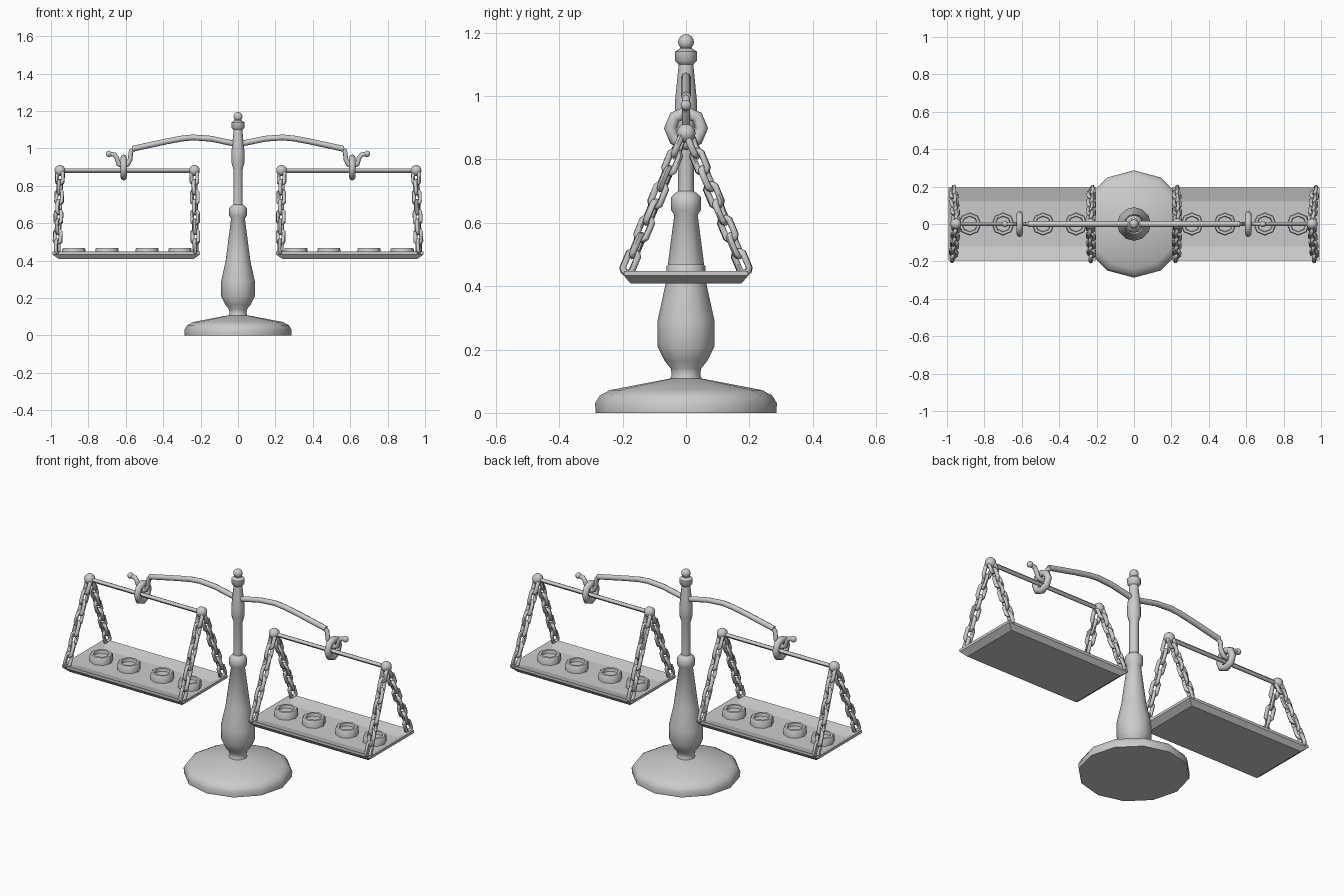
import bpy, bmesh, math
from mathutils import Vector, Matrix

if "Cube" in bpy.data.objects:
    bpy.data.objects.remove(bpy.data.objects["Cube"])

grey = bpy.data.materials.new("grey metal")
grey.diffuse_color = (0.6, 0.6, 0.6, 1)
grey.use_nodes = True
grey.node_tree.nodes["Principled BSDF"].inputs["Base Color"].default_value = grey.diffuse_color


def finish(name, bm, angle=45):
    """Turn a bmesh into a named, shaded object."""
    bmesh.ops.recalc_face_normals(bm, faces=bm.faces)
    me = bpy.data.meshes.new(name)
    bm.to_mesh(me)
    bm.free()
    me.materials.append(grey)
    ob = bpy.data.objects.new(name, me)
    bpy.context.collection.objects.link(ob)
    bpy.ops.object.select_all(action='DESELECT')
    ob.select_set(True)
    bpy.context.view_layer.objects.active = ob
    if angle:
        bpy.ops.object.shade_smooth_by_angle(angle=math.radians(angle))
    return ob


def bridge(bm, rings, closed=False):
    """Skin a list of vertex rings; cap the ends unless closed."""
    n = len(rings[0])
    pairs = list(zip(rings, rings[1:])) + ([(rings[-1], rings[0])] if closed else [])
    for a, b in pairs:
        for i in range(n):
            j = (i + 1) % n
            bm.faces.new((a[i], a[j], b[j], b[i]))
    if not closed:
        bm.faces.new(rings[0])
        bm.faces.new(rings[-1])


def lathe(bm, profile, sides, at=(0, 0, 0)):
    """Revolve (radius, z) points around a vertical axis."""
    rings = []
    for r, z in profile:
        rings.append([bm.verts.new((at[0] + r * math.cos(2 * math.pi * i / sides),
                                    at[1] + r * math.sin(2 * math.pi * i / sides),
                                    at[2] + z)) for i in range(sides)])
    bridge(bm, rings)


def tube(bm, path, r, sides=8, closed=False, mat=Matrix()):
    """Round tube along (x, z) points in a plane, then placed by mat."""
    pts = [Vector((x, 0, z)) for x, z in path]
    n = len(pts)
    up = Vector((0, 1, 0))
    rings = []
    for i, p in enumerate(pts):
        before = pts[i - 1] if closed or i else p
        after = pts[(i + 1) % n] if closed or i < n - 1 else p
        d0, d1 = (p - before).normalized(), (after - p).normalized()
        t = (d0 + d1).normalized()
        side = up.cross(t)
        miter = 1 / max(0.7, t.dot(d1 if d1.length else d0))
        rings.append([bm.verts.new(mat @ (p + side * r * miter * math.cos(a) + up * r * math.sin(a)))
                      for a in (2 * math.pi * k / sides for k in range(sides))])
    bridge(bm, rings, closed)


def ball(bm, at, r):
    bmesh.ops.create_uvsphere(bm, u_segments=10, v_segments=8, radius=r,
                              matrix=Matrix.Translation(at))


# Round foot
bm = bmesh.new()
lathe(bm, [(.285, 0), (.287, .03), (.272, .055), (.24, .072), (.052, .108)], 12)
finish("foot", bm)

# Turned post with collars and finial
bm = bmesh.new()
lathe(bm, [(.052, .10), (.045, .12), (.048, .14), (.068, .165), (.09, .21), (.09, .29),
           (.066, .4), (.037, .625), (.047, .64), (.047, .68), (.036, .692),
           (.025, .70), (.025, .89), (.035, .925), (.035, .98), (.023, 1.10),
           (.035, 1.112), (.035, 1.14), (.018, 1.15), (.016, 1.16)], 12)
ball(bm, (0, 0, 1.17), .025)
finish("post", bm)

# Stadium outline of one chain link, long axis on z
LINK_W, LINK_H = .017, .036
outline = []
for k in range(10):
    a = 2 * math.pi * (k + .5) / 10
    shift = (LINK_H - LINK_W) * (1 if math.sin(a) > .01 else -1 if math.sin(a) < -.01 else 0)
    outline.append((LINK_W * math.cos(a), LINK_W * math.sin(a) + shift))


def chain(name, top, bottom, count=8):
    bm = bmesh.new()
    d = bottom - top
    turn = d.to_track_quat('Z', 'Y').to_matrix().to_4x4()
    for i in range(count):
        roll = Matrix.Rotation(math.radians(20 + 90 * (i % 2)), 4, 'Z')
        place = Matrix.Translation(top + d * (i / (count - 1)))
        tube(bm, outline, .0105, 6, True, place @ turn @ roll)
    finish(name, bm, 60)


for s, word in ((-1, "left"), (1, "right")):
    # Curved beam arm ending in a drop hook
    bm = bmesh.new()
    arm = [(0, 1.02), (.04, 1.03), (.145, 1.052), (.24, 1.059), (.3, 1.053), (.385, 1.037),
           (.565, .998)]
    tube(bm, [(s * x, z) for x, z in arm], .0155)
    hook = [(.55, 1.0), (.572, .985), (.577, .94), (.592, .913), (.615, .905), (.638, .917),
            (.648, .95), (.662, .967), (.69, .971)]
    tube(bm, [(s * x, z) for x, z in hook], .012)
    ball(bm, (s * .69, 0, .971), .017)
    finish(word + "_arm", bm, 50)

    # Hanging ring
    bm = bmesh.new()
    ring = [(.05 * math.cos(math.pi * k / 4), .05 * math.sin(math.pi * k / 4)) for k in range(8)]
    tube(bm, ring, .018, 8, True,
         Matrix.Translation((s * .611, 0, .898)) @ Matrix.Rotation(math.pi / 2, 4, 'Z'))
    finish(word + "_ring", bm, 60)

    # Crossbar with end balls
    bm = bmesh.new()
    tube(bm, [(s * .23, .88), (s * .952, .88)], .012)
    for x in (.233, .952):
        ball(bm, (s * x, 0, .882), .03)
    finish(word + "_crossbar", bm)

    # Chains from the balls to the tray corners
    for x0, x1, end in ((.233, .227, "inner"), (.952, .966, "outer")):
        for ys, face in ((-1, "front"), (1, "back")):
            chain(f"{word}_{end}_{face}_chain", Vector((s * x0, ys * .022, .845)),
                  Vector((s * x1, ys * .176, .475)))

    # Shallow tray: bevelled underside, raised rim, sunken floor
    bm = bmesh.new()
    rings = []
    for hx, hy, z in ((.36, .175, .408), (.394, .196, .433), (.394, .196, .448), (.345, .12, .427)):
        rings.append([bm.verts.new((s * .598 + a * hx, b * hy, z))
                      for a, b in ((-1, -1), (1, -1), (1, 1), (-1, 1))])
    bridge(bm, rings)
    finish(word + "_tray", bm, 0)

    # Studs with a recessed centre
    bm = bmesh.new()
    for x in (.31, .486, .70, .878):
        lathe(bm, [(.062, .42), (.062, .462), (.057, .468), (.043, .468), (.04, .452)], 8,
              (s * x, 0, 0))
    finish(word + "_studs", bm, 50)
